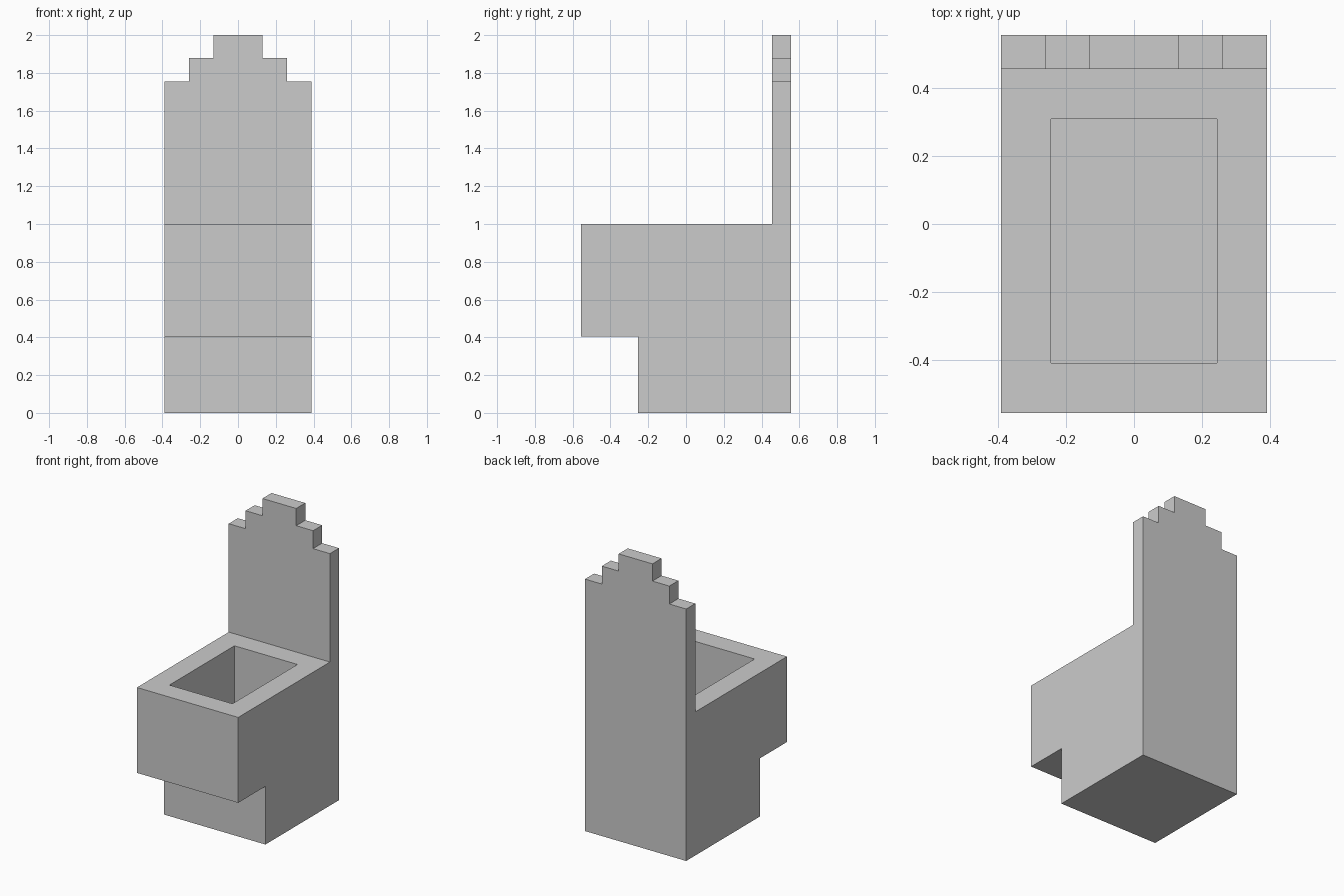
import bpy
import bmesh

if "Cube" in bpy.data.objects:
    bpy.data.objects.remove(bpy.data.objects["Cube"])

HALF_W = 0.39
bm = bmesh.new()


def top_face(x_limit=1.0):
    """Highest face, the most central one where several are level."""
    return max(bm.faces, key=lambda f: (round(f.calc_center_median().z, 4),
                                        -abs(f.calc_center_median().x)))


def extrude(face, offset):
    """Push a face along an offset and return the moved face."""
    geom = bmesh.ops.extrude_face_region(bm, geom=[face])["geom"]
    if face.is_valid:
        bm.faces.remove(face)
    verts = [g for g in geom if isinstance(g, bmesh.types.BMVert)]
    bmesh.ops.translate(bm, verts=verts, vec=offset)
    return [g for g in geom if isinstance(g, bmesh.types.BMFace)][0]


# Side profile (y, z): recessed foot, overhanging seat block, tall thin back
profile = [(-0.255, 0), (0.555, 0), (0.555, 1.755), (0.455, 1.755),
           (0.455, 1.0), (-0.555, 1.0), (-0.555, 0.405), (-0.255, 0.405)]
left = [bm.verts.new((-HALF_W, y, z)) for y, z in profile]
right = [bm.verts.new((HALF_W, y, z)) for y, z in profile]
bm.faces.new(left)
bm.faces.new(right[::-1])
for i in range(len(profile)):
    j = (i + 1) % len(profile)
    bm.faces.new((left[j], left[i], right[i], right[j]))
bmesh.ops.recalc_face_normals(bm, faces=bm.faces[:])

# Rectangular basin sunk into the seat
seat = next(f for f in bm.faces
            if all(abs(v.co.z - 1.0) < 1e-4 for v in f.verts))
bmesh.ops.inset_region(bm, faces=[seat], thickness=0.147, use_even_offset=True)
extrude(seat, (0, 0, -0.5))

# Two centred steps on top of the back
for half, rise in ((0.26, 0.125), (0.13, 0.12)):
    for x in (-half, half):
        face = top_face()
        bmesh.ops.bisect_plane(bm, geom=[face] + face.edges[:] + face.verts[:],
                               plane_co=(x, 0, 0), plane_no=(1, 0, 0))
    extrude(top_face(), (0, 0, rise))

bmesh.ops.recalc_face_normals(bm, faces=bm.faces[:])
mesh = bpy.data.meshes.new("basin_seat_with_stepped_back")
bm.to_mesh(mesh)
bm.free()
obj = bpy.data.objects.new("basin_seat_with_stepped_back", mesh)
bpy.context.collection.objects.link(obj)
